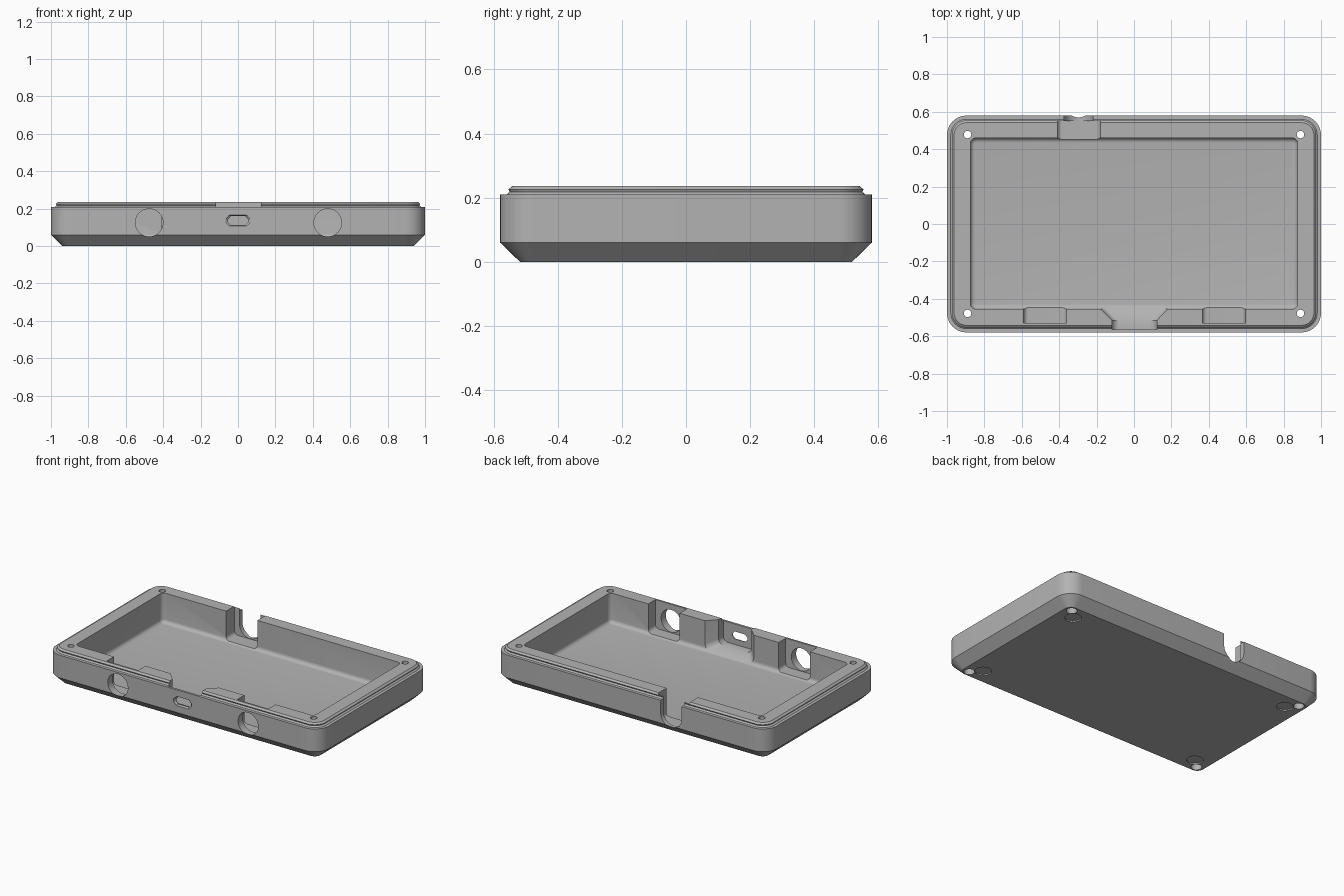
import bpy, bmesh, math

if "Cube" in bpy.data.objects:
    bpy.data.objects.remove(bpy.data.objects["Cube"])

plastic = bpy.data.materials.new("grey_plastic")
plastic.diffuse_color = (0.45, 0.45, 0.45, 1)
plastic.use_nodes = True
plastic.node_tree.nodes["Principled BSDF"].inputs["Base Color"].default_value = plastic.diffuse_color


def rounded(cx, cy, hx, hy, r, n=8):
    """Rounded rectangle outline as 2D points."""
    pts = []
    for k, (sx, sy) in enumerate(((1, 1), (-1, 1), (-1, -1), (1, -1))):
        for i in range(n + 1):
            a = math.pi / 2 * (k + i / n)
            pts.append((cx + sx * (hx - r) + r * math.cos(a),
                        cy + sy * (hy - r) + r * math.sin(a)))
    return pts


def circle(cx, cy, r, n=40):
    return [(cx + r * math.cos(2 * math.pi * i / n),
             cy + r * math.sin(2 * math.pi * i / n)) for i in range(n)]


def loft(name, rings, axis="Z"):
    """Closed solid through (height, outline) rings stacked along z or y."""
    bm = bmesh.new()
    loops = []
    for h, pts in rings:
        loops.append([bm.verts.new((a, b, h) if axis == "Z" else (a, h, b))
                      for a, b in pts])
    n = len(loops[0])
    for lo, hi in zip(loops, loops[1:]):
        for i in range(n):
            j = (i + 1) % n
            bm.faces.new((lo[i], lo[j], hi[j], hi[i]))
    bm.faces.new(loops[0][::-1])
    bm.faces.new(loops[-1])
    bmesh.ops.recalc_face_normals(bm, faces=bm.faces)
    mesh = bpy.data.meshes.new(name)
    bm.to_mesh(mesh)
    bm.free()
    ob = bpy.data.objects.new(name, mesh)
    bpy.context.collection.objects.link(ob)
    mesh.materials.append(plastic)
    return ob


# Outer tray: chamfered base, straight wall, ledge and snap lip
def outer(inset):
    return rounded(0, 0, 1 - inset, 0.58 - inset, 0.105 - inset)


tray = loft("tray_body", [(z, outer(i)) for i, z in (
    (0.062, 0), (0, 0.06), (0, 0.21), (0.02, 0.21),
    (0.03, 0.218), (0.026, 0.226), (0.038, 0.236))])


def cut(cutter):
    cutter.hide_render = True
    mod = tray.modifiers.new("cut", "BOOLEAN")
    mod.operation = "DIFFERENCE"
    mod.solver = "EXACT"
    mod.object = cutter
    bpy.context.view_layer.objects.active = tray
    bpy.ops.object.modifier_apply(modifier=mod.name)
    bpy.data.objects.remove(cutter)


# Main cavity with a filleted floor
R, FLOOR = 0.025, 0.04
rings = []
for i in range(6):
    a = math.pi / 2 * i / 5
    inset = R * (1 - math.sin(a))
    rings.append((FLOOR + R * (1 - math.cos(a)),
                  rounded(0, 0.0025, 0.875 - inset, 0.4575 - inset, 0.03 - inset * 0.8)))
rings.append((0.3, rounded(0, 0.0025, 0.875, 0.4575, 0.03)))
cut(loft("cavity_cutter", rings))


def pocket(cx, half, bottom, r=0.025):
    """Upright pocket outline, open at the top."""
    return rounded(cx, (bottom + 0.4) / 2, half, (0.4 - bottom) / 2, r)


# Front round openings and the pockets behind them
for x in (-0.475, 0.48):
    cut(loft("front_pocket_cutter", [(-0.53, pocket(x, 0.115, 0.047)),
                                     (-0.42, pocket(x, 0.115, 0.047))], "Y"))
    cut(loft("front_hole_cutter", [(-0.65, circle(x, 0.125, 0.074)),
                                   (-0.5, circle(x, 0.125, 0.074))], "Y"))

# Central connector pocket, flaring into the cavity
cut(loft("connector_pocket_cutter", [(-0.565, pocket(0.002, 0.12, 0.075, 0.035)),
                                     (-0.515, pocket(0.002, 0.12, 0.075, 0.035)),
                                     (-0.44, pocket(0, 0.193, 0.043, 0.035))], "Y"))


# Connector port with chamfered edge
def port(s):
    return [(s * x, 0.136 + s * z) for x, z in (
        (0.066, 0.008), (0.046, 0.03), (-0.046, 0.03), (-0.066, 0.008),
        (-0.066, -0.01), (-0.046, -0.03), (0.046, -0.03), (0.066, -0.01))]


cut(loft("port_cutter", [(-0.6, port(1)), (-0.578, port(1)),
                         (-0.57, port(0.82)), (-0.54, port(0.82))], "Y"))

# Rear cable slot and its pocket
cut(loft("rear_pocket_cutter", [(0.42, pocket(-0.295, 0.115, 0.047)),
                                (0.55, pocket(-0.295, 0.115, 0.047))], "Y"))
cut(loft("rear_slot_cutter", [(0.5, pocket(-0.297, 0.077, 0.05, 0.0768)),
                              (0.65, pocket(-0.297, 0.077, 0.05, 0.0768))], "Y"))

# Corner screw holes, counterbores and foot recesses
for sx in (-1, 1):
    for sy in (-1, 1):
        x, y = sx * 0.89, sy * 0.478
        cut(loft("screw_cutter", [(-0.1, circle(x, y, 0.02, 24)),
                                  (0.3, circle(x, y, 0.02, 24))]))
        cut(loft("counterbore_cutter", [(-0.1, circle(x, y, 0.033, 24)),
                                        (0.08, circle(x, y, 0.033, 24))]))
        x, y = sx * 0.83, sy * 0.42
        cut(loft("foot_cutter", [(-0.1, circle(x, y, 0.05, 32)),
                                 (0.008, circle(x, y, 0.05, 32))]))

bpy.ops.object.select_all(action="DESELECT")
tray.select_set(True)
bpy.context.view_layer.objects.active = tray
bpy.ops.object.shade_smooth_by_angle(angle=math.radians(25))
